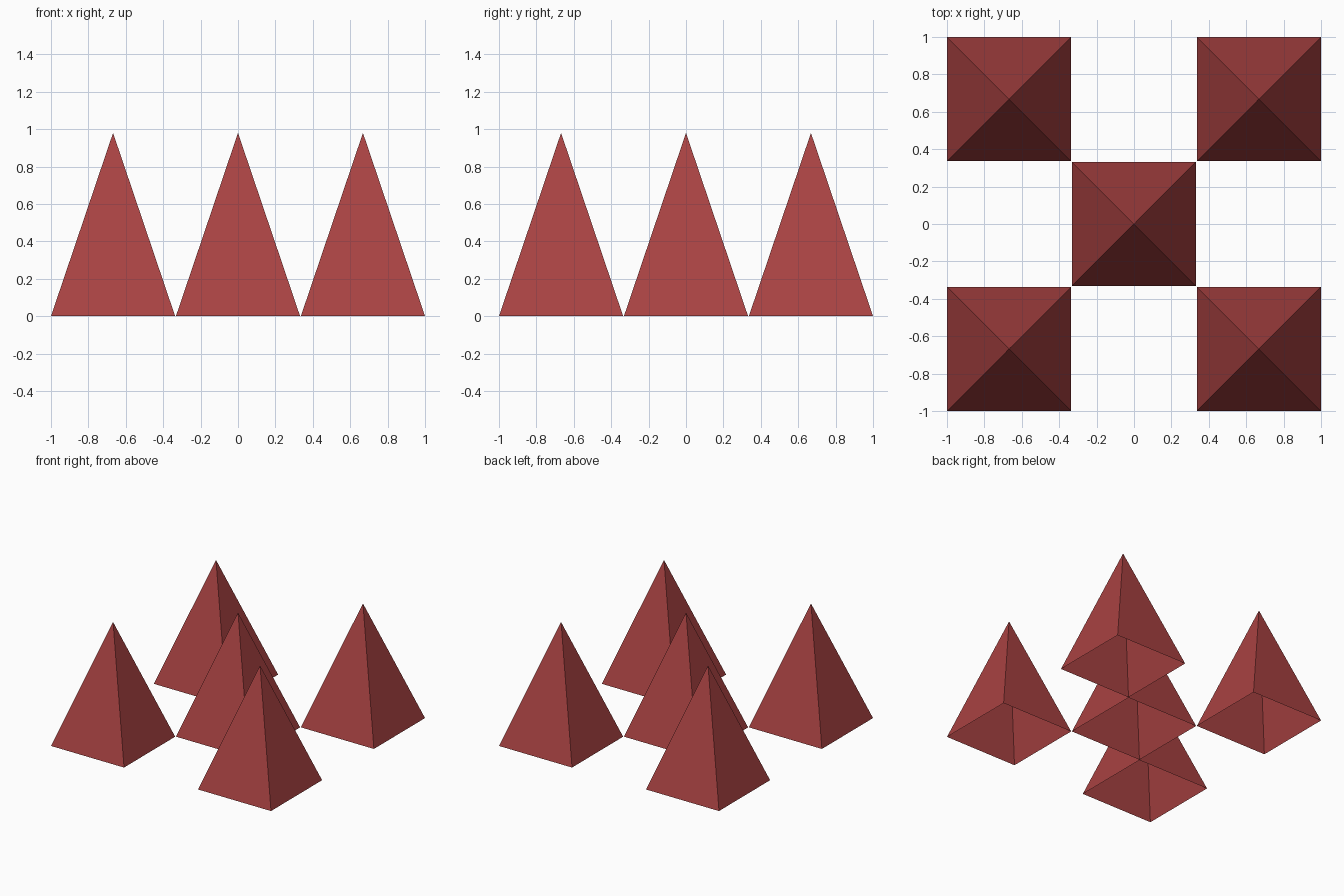
import bpy
from math import radians, sqrt

if "Cube" in bpy.data.objects:
    bpy.data.objects.remove(bpy.data.objects["Cube"])

HALF = 0.332     # half the base width
HEIGHT = 0.98
OFFSET = 0.668   # centre of the corner spikes

red = bpy.data.materials.new("dark_red")
red.diffuse_color = (0.40, 0.055, 0.055, 1)
red.use_nodes = True
red.node_tree.nodes["Principled BSDF"].inputs["Base Color"].default_value = red.diffuse_color


def spike(name, x, y):
    # Four-sided hollow pyramid, open at the bottom
    bpy.ops.mesh.primitive_cone_add(
        vertices=4, radius1=HALF * sqrt(2), radius2=0, depth=HEIGHT,
        end_fill_type='NOTHING', location=(x, y, HEIGHT / 2),
        rotation=(0, 0, radians(45)))
    obj = bpy.context.object
    obj.name = name
    obj.data.materials.append(red)
    bpy.ops.object.transform_apply(location=False, rotation=True, scale=False)


# Centre spike and one at each corner
spike("spike_centre", 0, 0)
for side, sx in (("left", -1), ("right", 1)):
    for end, sy in (("front", -1), ("back", 1)):
        spike(f"spike_{end}_{side}", sx * OFFSET, sy * OFFSET)
